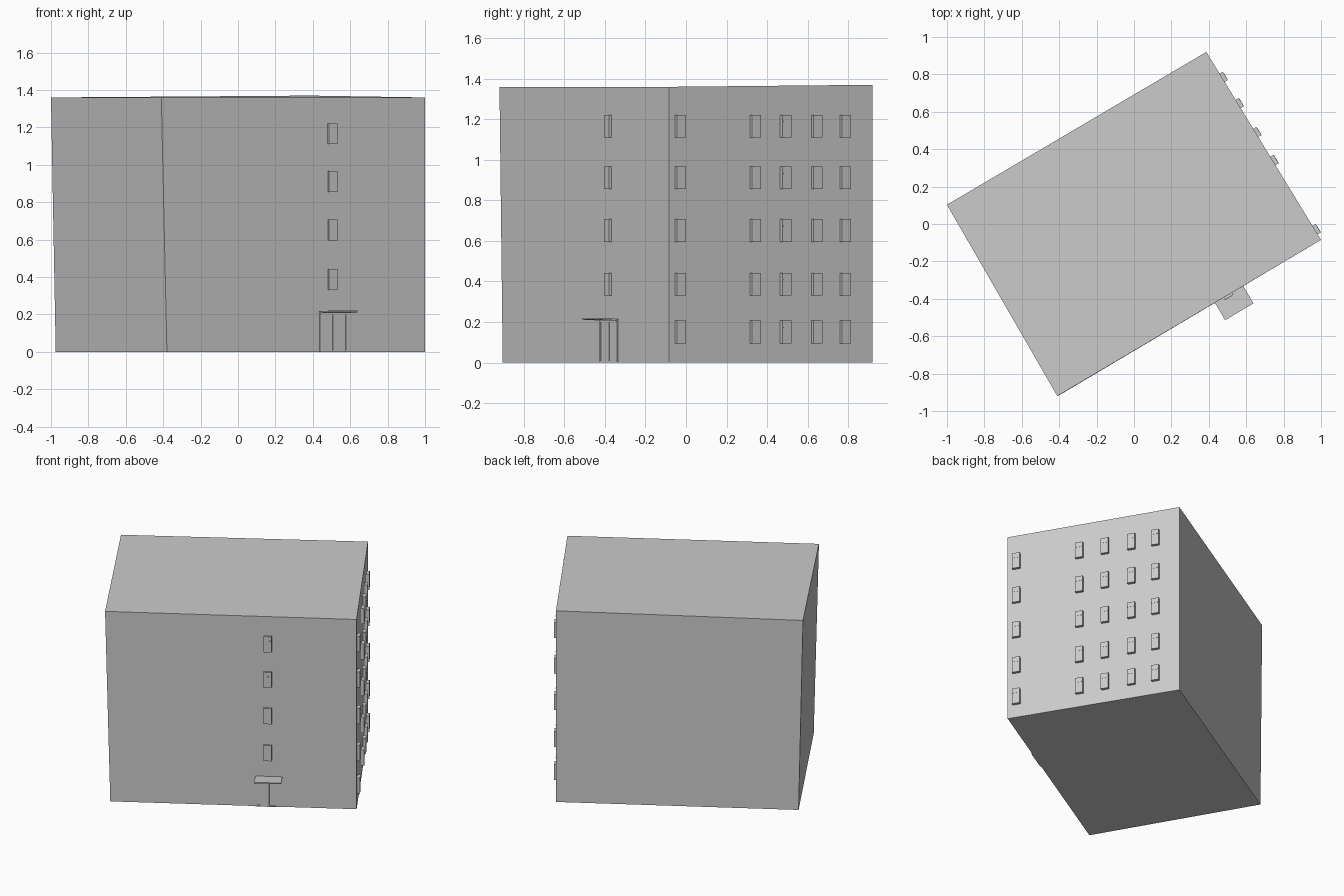
import bpy
from mathutils import Vector

if "Cube" in bpy.data.objects:
    bpy.data.objects.remove(bpy.data.objects["Cube"])

A, B = Vector((-1, 0.103)), Vector((-0.41, -0.92))
C, D = Vector((1, -0.085)), Vector((0.387, 0.92))


def mesh(name, verts):
    # hexahedron: four bottom corners, then four top corners
    faces = [(3, 2, 1, 0), (4, 5, 6, 7), (0, 1, 5, 4),
             (1, 2, 6, 5), (2, 3, 7, 6), (3, 0, 4, 7)]
    me = bpy.data.meshes.new(name)
    me.from_pydata([tuple(v) for v in verts], [], faces)
    ob = bpy.data.objects.new(name, me)
    bpy.context.collection.objects.link(ob)
    return ob


def wall_box(name, wall, s, w, z0, z1, depth, back=-0.004, rise=0):
    # box on a wall: s along the wall, depth outward, optional outward rise
    start, end = wall
    d = (end - start).normalized()
    n = Vector((d.y, -d.x))
    verts = []
    for z in (z0, z1):
        for a, o in ((-w/2, depth), (w/2, depth), (w/2, back), (-w/2, back)):
            p = start + d * (s + a) + n * o
            verts.append((p.x, p.y, z + (rise if o == depth else 0)))
    return mesh(name, verts)


def window(name, wall, s, z, depth):
    w, h = 0.052, 0.112
    wall_box(name + "_frame", wall, s, w, z, z + h, depth)
    wall_box(name + "_transom", wall, s, w * 0.8,
             z + h * 0.68, z + h * 0.72, depth + 0.001)


front, right = (B, C), (C, D)

# Main block, leaning slightly along the front wall
lean = Vector((0.03, 0.016))
mesh("building_block", [
    (*(A + lean * 0.85), 0), (*(B + lean), 0), (*C, 0), (*D, 0),
    (*A, 1.36), (*B, 1.36), (*C, 1.36), (*D, 1.37)])

# Window grid on the right wall and stair windows on the front wall
levels = [0.095, 0.33, 0.595, 0.855, 1.11]
for i, z in enumerate(levels):
    for j, s in enumerate([0.061, 0.494, 0.67, 0.851, 1.015]):
        window(f"side_window_{i}_{j}", right, s, z, 0.02)
    if i:
        window(f"stair_window_{i}", front, 1.06, z, 0.014)

# Double entrance door with frame posts
wall_box("door_panel", front, 1.066, 0.168, 0, 0.208, 0.004)
for k, off in enumerate((-0.08, 0, 0.08)):
    wall_box(f"door_post_{k}", front, 1.066 + off, 0.008, 0, 0.208, 0.007)
for z in (0, 0.2):
    wall_box("door_rail", front, 1.066, 0.168, z, z + 0.008, 0.007)

# Entrance canopy
wall_box("canopy", front, 1.067, 0.176, 0.207, 0.215, 0.108, rise=0.005)
